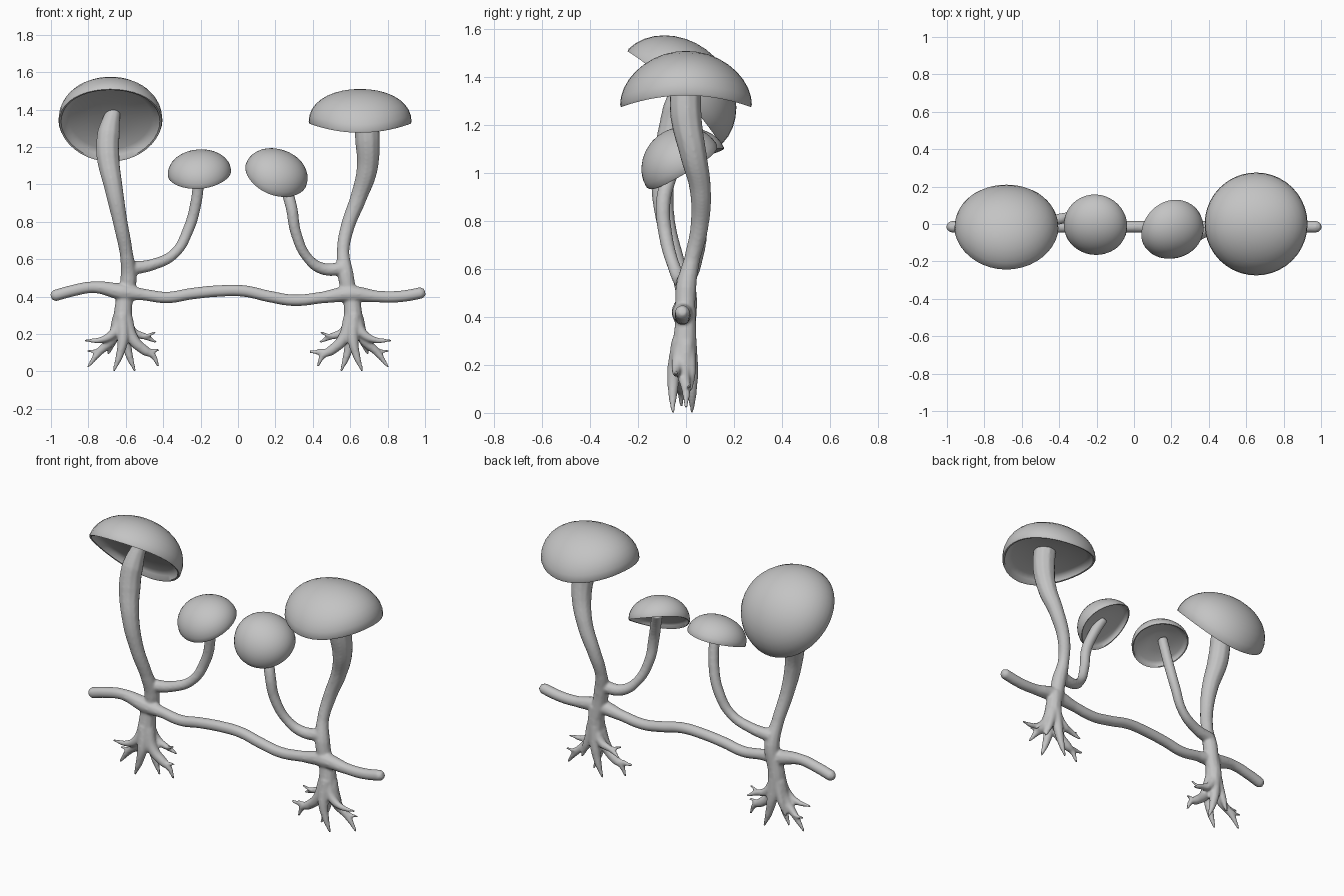
import bpy
import bmesh
import math
from mathutils import Vector

cube = bpy.data.objects.get("Cube")
if cube:
    bpy.data.objects.remove(cube, do_unlink=True)

grey = bpy.data.materials.new("plain_grey")
grey.use_nodes = True
colour = (0.55, 0.55, 0.55, 1)
grey.diffuse_color = colour
grey.node_tree.nodes["Principled BSDF"].inputs["Base Color"].default_value = colour

# All tubes are gathered in one curve, later fused into a single skin
tubes = bpy.data.curves.new("tubes", "CURVE")
tubes.dimensions = "3D"
tubes.bevel_depth = 1
tubes.bevel_resolution = 3
tubes.resolution_u = 8
tubes.use_fill_caps = True


def tube(path, radii):
    """Add a smooth tube; radii are spread evenly along the path."""
    spline = tubes.splines.new("BEZIER")
    spline.bezier_points.add(len(path) - 1)
    last = len(path) - 1
    for i, (point, position) in enumerate(zip(spline.bezier_points, path)):
        t = i / last * (len(radii) - 1)
        k = min(int(t), len(radii) - 2)
        point.co = position
        point.radius = radii[k] + (radii[k + 1] - radii[k]) * (t - k)
        point.handle_left_type = point.handle_right_type = "AUTO"


def new_object(name, mesh):
    obj = bpy.data.objects.new(name, mesh)
    bpy.context.collection.objects.link(obj)
    mesh.materials.clear()
    mesh.materials.append(grey)
    return obj


def cap(name, centre, axis, radius, height, saddle, segments=40, rings=9):
    """Domed cap with a lipped, nearly flat underside and a saddle-shaped rim."""
    angles = [math.pi / 2 * i / rings for i in range(rings + 1)]
    profile = [(math.sin(a), math.cos(a)) for a in angles]
    profile += [(0.985, -0.05), (0.95, -0.04), (0.91, 0.07), (0.8, 0.13),
                (0.4, 0.19), (0, 0.2)]
    bm = bmesh.new()
    verts = [bm.verts.new((r * radius, 0, z * height)) for r, z in profile]
    edges = [bm.edges.new(pair) for pair in zip(verts, verts[1:])]
    bmesh.ops.spin(bm, geom=verts + edges, cent=(0, 0, 0), axis=(0, 0, 1),
                   angle=math.tau, steps=segments, use_duplicate=False)
    bmesh.ops.remove_doubles(bm, verts=bm.verts, dist=0.0005)
    bmesh.ops.dissolve_degenerate(bm, edges=bm.edges, dist=0.0001)
    turn = Vector((0, 0, 1)).rotation_difference(Vector(axis))
    for v in bm.verts:
        v.co.z += saddle * (v.co.x ** 2 - v.co.y ** 2) / radius ** 2
        v.co = turn @ v.co + Vector(centre)
    bmesh.ops.recalc_face_normals(bm, faces=bm.faces)
    mesh = bpy.data.meshes.new(name)
    bm.to_mesh(mesh)
    bm.free()
    obj = new_object(name, mesh)
    bpy.ops.object.select_all(action="DESELECT")
    obj.select_set(True)
    bpy.context.view_layer.objects.active = obj
    bpy.ops.object.shade_smooth_by_angle(angle=math.radians(50))


# Horizontal runner with rounded ends, thicker where the plants join it
heights = [0.4, 0.405, 0.43, 0.45, 0.425, 0.41, 0.395, 0.415, 0.43, 0.43,
           0.4, 0.38, 0.395, 0.415, 0.4, 0.4, 0.42, 0.425]
xs = [-1, -0.98, -0.89, -0.77, -0.62, -0.5, -0.38, -0.25, -0.1, 0.03,
      0.17, 0.3, 0.45, 0.6, 0.75, 0.86, 0.98, 1]
thickness = [0.046 if abs(abs(x) - 0.61) < 0.05 else 0.032 for x in xs]
thickness[0] = thickness[-1] = 0.018
tube([(x, -0.015, z) for x, z in zip(xs, heights)], thickness)


# Root clump and short trunk, mirrored for the two plants
def root_clump(side):
    def root(path, start):
        tube([(side * (x - 0.615), y, z) for x, y, z in path],
             (start, 0.75 * start, 0.007))

    tube([(side * -0.617, -0.01, 0.2), (side * -0.617, -0.01, 0.25),
          (side * -0.615, -0.005, 0.31), (side * -0.605, 0, 0.42)],
         (0.03, 0.054, 0.05, 0.042))
    # outer side roots
    root([(-0.015, -0.02, 0.28), (-0.05, -0.035, 0.205), (-0.11, -0.04, 0.17),
          (-0.205, -0.04, 0.165)], 0.032)
    root([(-0.02, 0, 0.29), (-0.06, -0.01, 0.17), (-0.13, 0, 0.1),
          (-0.19, 0, 0.02)], 0.036)
    root([(-0.1, 0, 0.13), (-0.14, 0.01, 0.11), (-0.19, 0.01, 0.11)], 0.016)
    # downward roots, front and back
    root([(-0.005, -0.025, 0.3), (0, -0.05, 0.17), (-0.02, -0.055, 0.08),
          (-0.05, -0.055, 0)], 0.036)
    root([(0.005, 0.01, 0.3), (0.015, 0.022, 0.17), (0.035, 0.025, 0.08),
          (0.065, 0.025, 0)], 0.036)
    root([(-0.01, 0.01, 0.3), (-0.05, 0.02, 0.17), (-0.08, 0.02, 0.09)], 0.03)
    # inner side roots
    root([(0.015, -0.015, 0.29), (0.055, -0.025, 0.17), (0.12, -0.02, 0.11),
          (0.16, -0.02, 0.085), (0.19, -0.02, 0.025)], 0.036)
    root([(0.1, -0.02, 0.125), (0.14, -0.02, 0.11), (0.195, -0.02, 0.115)], 0.017)
    root([(0.01, 0.01, 0.28), (0.055, 0.02, 0.21), (0.12, 0.02, 0.185),
          (0.18, 0.03, 0.155)], 0.03)
    root([(0.08, 0.02, 0.195), (0.12, 0.01, 0.19), (0.175, 0, 0.21)], 0.015)


for side in (1, -1):
    root_clump(side)
# one longer root on the left plant
tube([(0.54, -0.02, 0.15), (0.47, -0.02, 0.105), (0.38, -0.02, 0.105)], (0.024, 0.008))

# Tall stems
tube([(-0.605, 0, 0.36), (-0.585, 0, 0.5), (-0.597, -0.04, 0.63),
      (-0.63, -0.085, 0.8), (-0.665, -0.095, 0.98), (-0.695, -0.06, 1.15),
      (-0.692, -0.035, 1.27), (-0.66, 0.005, 1.41)],
     (0.042, 0.045, 0.036, 0.04, 0.05, 0.063, 0.062, 0.036))
tube([(0.605, 0, 0.36), (0.575, 0, 0.52), (0.562, 0.025, 0.64),
      (0.585, 0.055, 0.77), (0.645, 0.06, 0.93), (0.69, 0.03, 1.08),
      (0.692, 0, 1.24), (0.68, 0, 1.4)],
     (0.042, 0.044, 0.034, 0.038, 0.045, 0.057, 0.067, 0.067))

# Short side stems
tube([(-0.58, 0, 0.55), (-0.46, 0.015, 0.57), (-0.34, 0.04, 0.63),
      (-0.265, 0.06, 0.76), (-0.225, 0.05, 0.9), (-0.205, 0.015, 1.08)],
     (0.038, 0.027, 0.031, 0.031))
tube([(0.57, 0, 0.55), (0.45, -0.02, 0.55), (0.37, -0.05, 0.61),
      (0.31, -0.085, 0.74), (0.285, -0.095, 0.88), (0.255, -0.07, 0.98),
      (0.215, -0.03, 1.08)], (0.038, 0.027, 0.032, 0.032))

# Fuse runner, stems and roots into one smooth skin
guide = bpy.data.objects.new("tube_guide", tubes)
bpy.context.collection.objects.link(guide)
depsgraph = bpy.context.evaluated_depsgraph_get()
skin = bpy.data.meshes.new_from_object(guide.evaluated_get(depsgraph))
bpy.data.objects.remove(guide, do_unlink=True)
bm = bmesh.new()
bm.from_mesh(skin)
bmesh.ops.remove_doubles(bm, verts=bm.verts, dist=0.0001)
bm.to_mesh(skin)
bm.free()
body = new_object("runner_stems_and_roots", skin)
remesh = body.modifiers.new("fuse", "REMESH")
remesh.mode = "VOXEL"
remesh.voxel_size = 0.007
remesh.use_smooth_shade = True
soften = body.modifiers.new("soften", "SMOOTH")
soften.factor = 0.5
soften.iterations = 8

# Caps
cap("tall_right_cap", (-0.682, -0.032, 1.333), (0, 0.7, 0.7), 0.278, 0.215, 0.015)
cap("tall_left_cap", (0.653, 0, 1.31), (0, 0, 1), 0.275, 0.2, 0.025)
cap("small_right_cap", (-0.205, -0.003, 1.052), (-0.08, -0.37, 0.92), 0.17, 0.13, 0.008)
cap("small_left_cap", (0.2, -0.025, 1.042), (0.3, -0.5, 0.81), 0.172, 0.142, 0.01)
